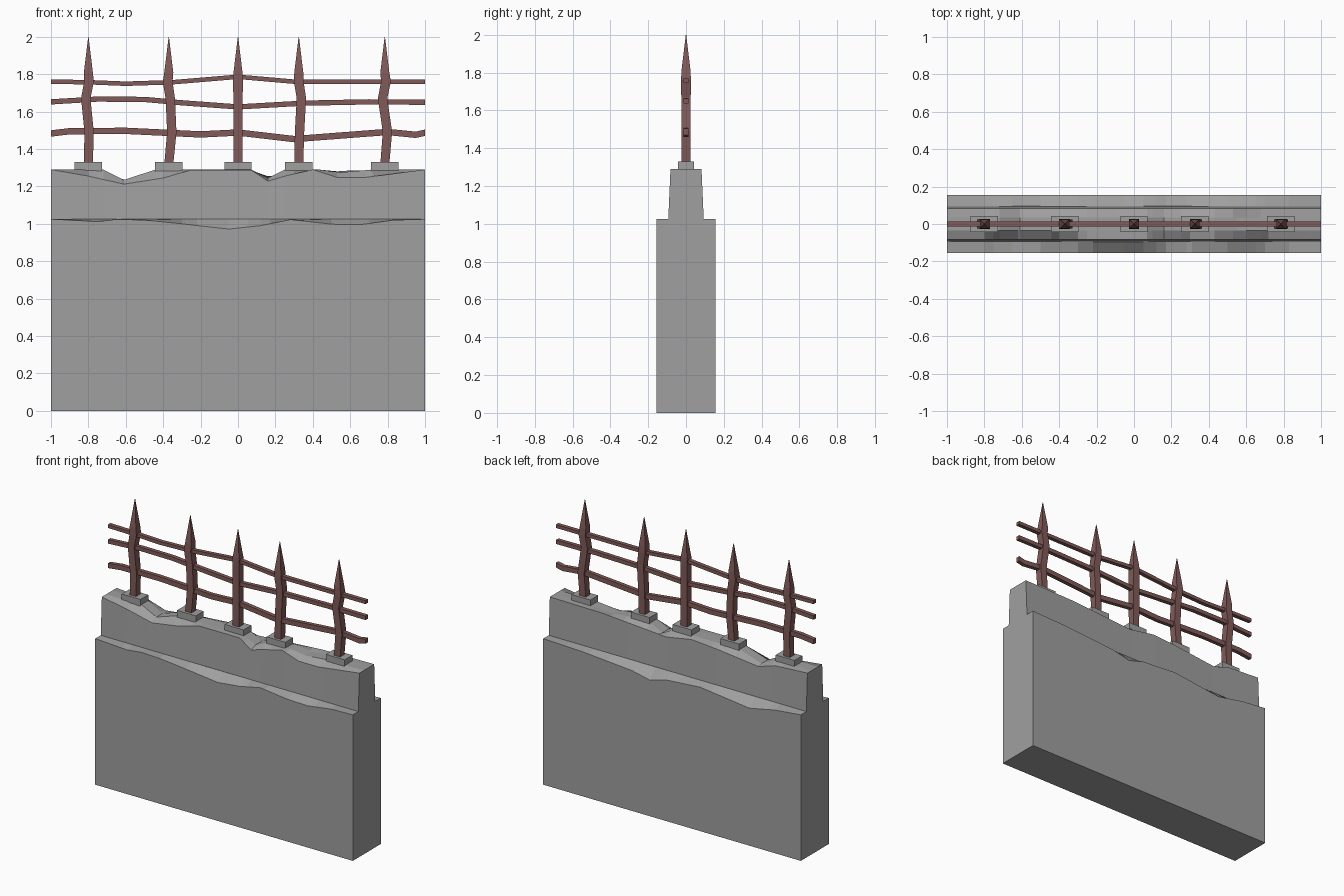
import bpy, bmesh

if "Cube" in bpy.data.objects:
    bpy.data.objects.remove(bpy.data.objects["Cube"])


def material(name, rgb):
    m = bpy.data.materials.new(name)
    m.diffuse_color = (*rgb, 1)
    m.use_nodes = True
    m.node_tree.nodes["Principled BSDF"].inputs["Base Color"].default_value = m.diffuse_color
    return m


STONE = material("grey stone", (0.35, 0.35, 0.35))
RUST = material("rusty iron", (0.22, 0.105, 0.10))


def loft(name, rings, mat):
    """Skin closed rings with equal point counts and cap both ends."""
    bm = bmesh.new()
    vs = [[bm.verts.new(p) for p in r] for r in rings]
    n = len(vs[0])
    for a, b in zip(vs, vs[1:]):
        for i in range(n):
            j = (i + 1) % n
            bm.faces.new((a[i], a[j], b[j], b[i]))
    bm.faces.new(vs[0])
    bm.faces.new(vs[-1])
    bmesh.ops.recalc_face_normals(bm, faces=bm.faces[:])
    me = bpy.data.meshes.new(name)
    bm.to_mesh(me)
    bm.free()
    me.materials.append(mat)
    ob = bpy.data.objects.new(name, me)
    bpy.context.collection.objects.link(ob)


def height(profile, x):
    """Linear interpolation of an (x, z) profile."""
    for (x0, z0), (x1, z1) in zip(profile, profile[1:]):
        if x <= x1:
            return z0 + (z1 - z0) * (x - x0) / (x1 - x0)
    return profile[-1][1]


def stations(*profiles):
    return sorted({x for p in profiles for x, z in p})


# Lower wall with chipped front and back top edges
front = [(-1, 1.025), (-.75, 1.012), (-.65, 1.024), (-.5, 1.02), (-.3, 1.0), (-.05, .972),
         (.12, .99), (.28, 1.023), (.5, .998), (.65, .995), (.83, 1.02), (1, 1.025)]
back = [(-1, 1.025), (-.8, 1.005), (-.6, .965), (-.22, 1.01), (.05, .99),
        (.17, .955), (.31, .985), (.7, 1.015), (1, 1.025)]
loft("lower_wall", [[(x, -.155, 0), (x, -.155, height(front, x)), (x, -.095, 1.025),
                     (x, .095, 1.025), (x, .155, height(back, x)), (x, .155, 0)]
                    for x in stations(front, back)], STONE)

# Tapered upper wall with broken top
front = [(-1, 1.29), (-.8, 1.255), (-.61, 1.212), (-.4, 1.245), (-.25, 1.288), (.07, 1.288),
         (.16, 1.228), (.25, 1.255), (.4, 1.29), (.53, 1.248), (.68, 1.248), (1, 1.29)]
mid = [(-1, 1.29), (-.72, 1.29), (-.61, 1.235), (-.44, 1.29), (.07, 1.29),
       (.16, 1.245), (.25, 1.29), (.43, 1.29), (.55, 1.275), (.72, 1.29), (1, 1.29)]
back = [(-1, 1.29), (-.75, 1.275), (-.62, 1.235), (-.3, 1.27), (-.1, 1.285),
        (.1, 1.25), (.3, 1.265), (.6, 1.285), (1, 1.29)]
loft("upper_wall", [[(x, -.094, 1.02), (x, -.082, height(front, x)), (x, -.035, height(mid, x)),
                     (x, .035, height(mid, x)), (x, .082, height(back, x)), (x, .094, 1.02)]
                    for x in stations(front, mid, back)], STONE)


def square(x, z, hx, hy):
    return [(x - hx, -hy, z), (x + hx, -hy, z), (x + hx, hy, z), (x - hx, hy, z)]


# Bent spiked posts on small stone footings: x, then sideways bends at z 1.49, 1.67, 1.76
for i, (x, b1, b2, b3) in enumerate([(-.8, .004, -.014, .003), (-.37, .016, .008, -.006),
                                     (0, 0, 0, 0), (.325, .004, .014, 0),
                                     (.785, .014, -.012, .006)], 1):
    loft(f"footing_{i}", [square(x, z, .073, .043) for z in (1.265, 1.33)], STONE)
    loft(f"post_{i}", [square(x + d, z, h, h) for d, z, h in [
        (0, 1.32, .024), (b1, 1.49, .025), (b2, 1.67, .025), (b3, 1.76, .026),
        (0, 1.81, .024), (0, 1.9, .013), (0, 2.0, .001)]], RUST)

# Wavy rails
rails = {
    "lower_rail": (.017, [(-1, 1.483), (-.9, 1.495), (-.6, 1.497), (-.2, 1.478), (0, 1.488),
                          (.3, 1.453), (.8, 1.491), (.95, 1.476), (1, 1.487)]),
    "middle_rail": (.014, [(-1, 1.652), (-.75, 1.667), (-.5, 1.665), (-.3, 1.647), (0, 1.625),
                           (.35, 1.645), (.7, 1.652), (1, 1.65)]),
    "upper_rail": (.012, [(-1, 1.76), (-.8, 1.757), (-.6, 1.749), (-.35, 1.757), (0, 1.786),
                          (.3, 1.76), (1, 1.76)]),
}
for name, (h, path) in rails.items():
    loft(name, [[(x, -.014, z - h), (x, .014, z - h), (x, .014, z + h), (x, -.014, z + h)]
                for x, z in path], RUST)
